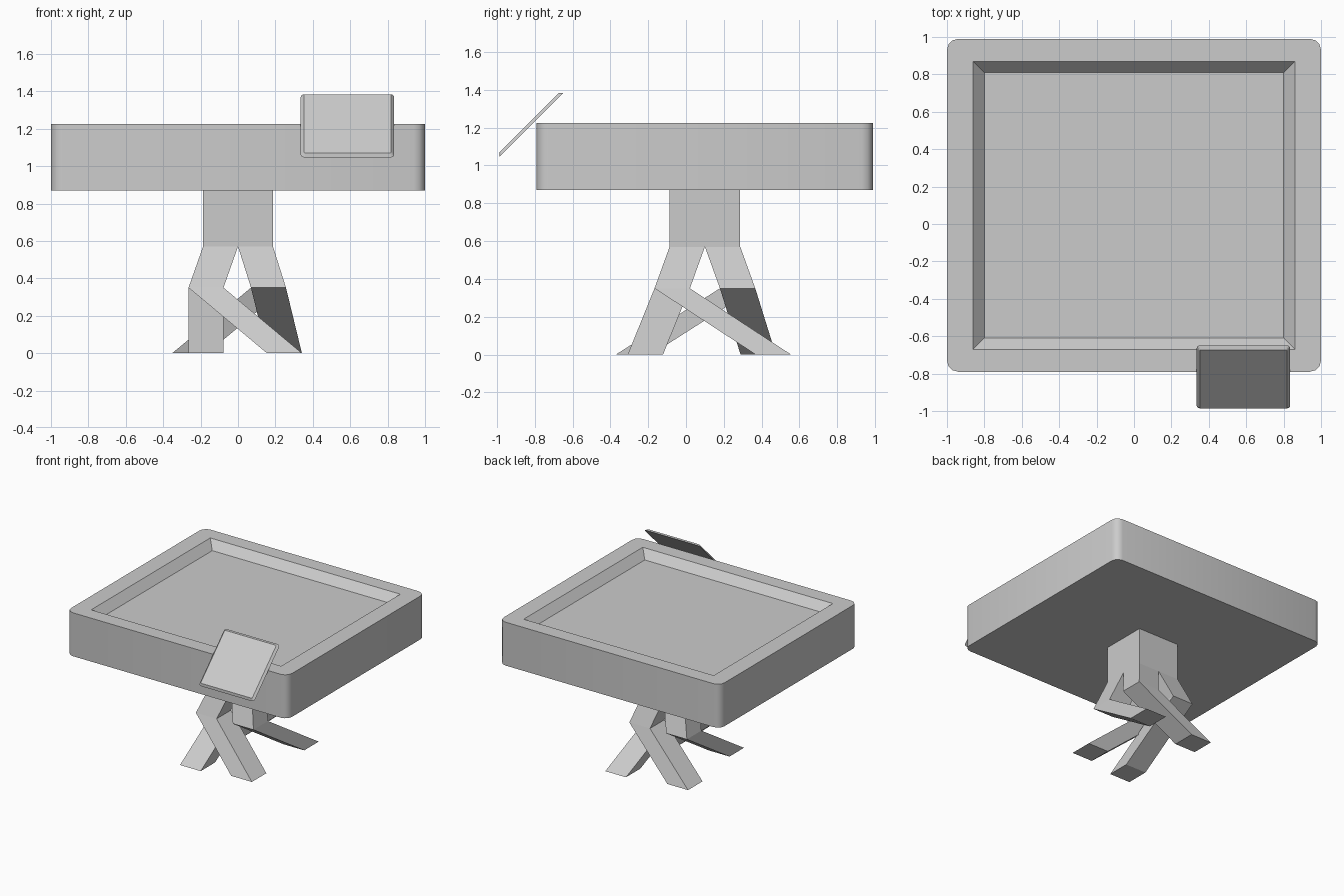
import bpy, bmesh, math
from mathutils import Matrix, Vector

if "Cube" in bpy.data.objects:
    bpy.data.objects.remove(bpy.data.objects["Cube"])


def finish(name, bm, smooth=False):
    bmesh.ops.recalc_face_normals(bm, faces=bm.faces[:])
    mesh = bpy.data.meshes.new(name)
    bm.to_mesh(mesh)
    bm.free()
    ob = bpy.data.objects.new(name, mesh)
    bpy.context.scene.collection.objects.link(ob)
    if smooth:
        bpy.context.view_layer.objects.active = ob
        ob.select_set(True)
        bpy.ops.object.shade_smooth_by_angle(angle=math.radians(35))
        ob.select_set(False)
    return ob


def rounded_rect(w, d, r, seg):
    """Outline of a rectangle with rounded corners, centred on the origin."""
    pts = []
    for i, (sx, sy) in enumerate(((1, 1), (-1, 1), (-1, -1), (1, -1))):
        for k in range(seg + 1):
            a = math.pi / 2 * (i + k / seg)
            pts.append((sx * (w / 2 - r) + r * math.cos(a),
                        sy * (d / 2 - r) + r * math.sin(a)))
    return pts


def loft(bm, rings):
    """Closed solid through matching rings of 3D points."""
    loops = [[bm.verts.new(p) for p in ring] for ring in rings]
    for a, b in zip(loops, loops[1:]):
        for i in range(len(a)):
            j = (i + 1) % len(a)
            bm.faces.new((a[i], a[j], b[j], b[i]))
    bm.faces.new(loops[0])
    return bm.faces.new(loops[-1])


def square(cx, cy, z, s):
    h = s / 2
    return [(cx - h, cy - h, z), (cx + h, cy - h, z), (cx + h, cy + h, z), (cx - h, cy + h, z)]


CY = 0.10            # centre line of the table in y
Z_SPLIT, Z_KNEE = 0.57, 0.35
LEG = 0.187          # leg thickness

# Tray-like table top with a sloped recess
bm = bmesh.new()
outline = rounded_rect(2.0, 1.78, 0.06, 3)
top = loft(bm, [[(x, y + CY, z) for x, y in outline] for z in (0.87, 1.225)])
bmesh.ops.delete(bm, geom=[top], context='FACES_ONLY')
bm.verts.ensure_lookup_table()
rim = bm.verts[len(outline):]
opening, floor = [], []
for sx, sy in ((1, 1), (-1, 1), (-1, -1), (1, -1)):
    opening.append(bm.verts.new((sx * 0.86, CY + sy * 0.77, 1.225)))
    floor.append(bm.verts.new((sx * 0.80, CY + sy * 0.71, 1.16)))
per = len(outline) // 4
for i in range(4):
    j = (i + 1) % 4
    corner = rim[i * per:(i + 1) * per]
    for a, b in zip(corner, corner[1:]):
        bm.faces.new((a, b, opening[i]))
    bm.faces.new((corner[-1], rim[j * per], opening[j], opening[i]))
    bm.faces.new((opening[i], opening[j], floor[j], floor[i]))
bm.faces.new(floor)
finish("table_top", bm, smooth=True)

# Square column
bm = bmesh.new()
loft(bm, [square(0, CY, z, 2 * LEG) for z in (Z_SPLIT, 0.87)])
finish("column", bm)

# Four bent legs, each with its own foot position
legs = {
    "front_left_leg": (-1, -1, 0.248, -0.215),
    "front_right_leg": (1, -1, 0.248, 0.462),
    "back_right_leg": (1, 1, -0.258, 0.382),
    "back_left_leg": (-1, 1, -0.172, -0.277),
}
for name, (sx, sy, fx, fy) in legs.items():
    bm = bmesh.new()
    loft(bm, [square(sx * LEG / 2, CY + sy * LEG / 2, Z_SPLIT, LEG),
              square(sx * 0.167 - 0.004, CY + sy * 0.173, Z_KNEE, LEG),
              square(fx, fy, 0, LEG)])
    finish(name, bm)

# Thin tilted plate with chamfered front edge
bm = bmesh.new()
t = 0.017
loft(bm, [[(x, y, 0) for x, y in rounded_rect(0.50, 0.477, 0.02, 3)],
          [(x, y, t) for x, y in rounded_rect(0.50 - 2 * t, 0.477 - 2 * t, 0.008, 3)]])
bm.transform(Matrix.Translation(Vector((0.585, -0.8175, 1.215))) @ Matrix.Rotation(math.radians(45), 4, 'X'))
finish("tilted_plate", bm)
